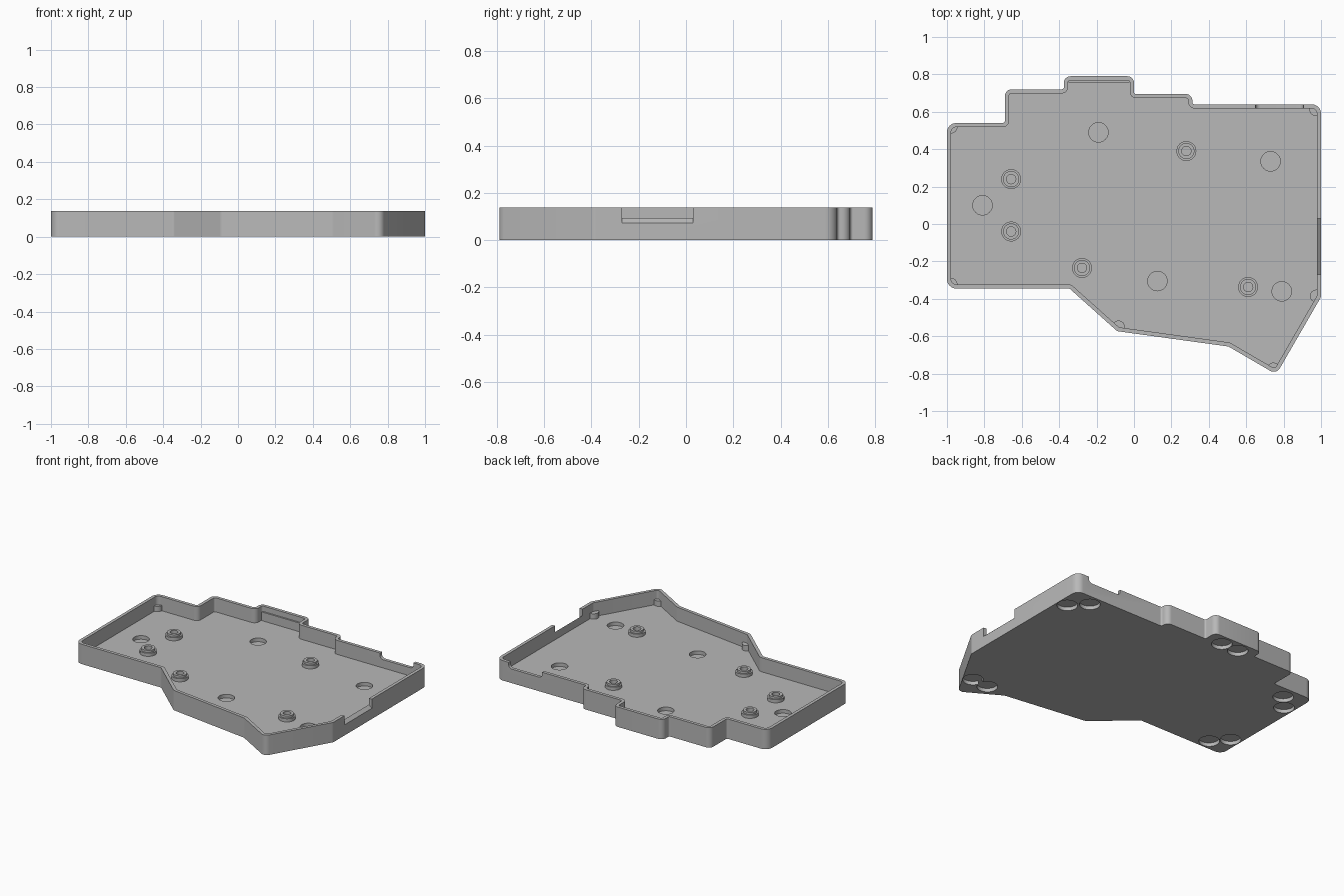
import bpy, bmesh, math
from mathutils import Vector

cube = bpy.data.objects.get("Cube")
if cube:
    bpy.data.objects.remove(cube, do_unlink=True)

HEIGHT, FLOOR, WALL = 0.137, 0.04, 0.022

grey = bpy.data.materials.new("case_grey")
grey.use_nodes = True
grey.diffuse_color = (0.48, 0.48, 0.48, 1)
grey.node_tree.nodes["Principled BSDF"].inputs["Base Color"].default_value = (0.48, 0.48, 0.48, 1)


def cross(a, b):
    return a.x * b.y - a.y * b.x


def fillet(corners, inset=0.0, steps=8):
    """Round each (x, y, radius) corner of a counter-clockwise outline, moved inward by inset."""
    out, n = [], len(corners)
    pts = [Vector(c[:2]) for c in corners]
    moved, bends = [], []
    for i in range(n):
        a = (pts[i] - pts[i - 1]).normalized()
        b = (pts[(i + 1) % n] - pts[i]).normalized()
        na, nb = Vector((-a.y, a.x)), Vector((-b.y, b.x))
        moved.append(pts[i] + (na + nb) * inset / (1 + na.dot(nb)))
        bends.append((a, b, cross(a, b) > 0))
    for p, (a, b, convex), c in zip(moved, bends, corners):
        r = c[2] - inset if convex else c[2] + inset
        if c[2] <= 0 or r <= 0.002:
            out.append(p)
            continue
        turn = a.angle(b)
        start = p - a * r * math.tan(turn / 2)
        side = Vector((-a.y, a.x)) * (1 if convex else -1)
        centre = start + side * r
        for k in range(steps + 1):
            t = turn * k / steps
            out.append(centre - side * r * math.cos(t) + a * r * math.sin(t))
    return out


def prism(name, pts, lo, hi, axis="z"):
    """Extrude a flat outline along an axis."""
    place = {"z": lambda u, v, w: (u, v, w),
             "y": lambda u, v, w: (u, w, v),
             "x": lambda u, v, w: (w, u, v)}[axis]
    bm = bmesh.new()
    rings = [[bm.verts.new(place(p[0], p[1], w)) for p in pts] for w in (lo, hi)]
    bm.faces.new(rings[0])
    bm.faces.new(rings[1])
    n = len(pts)
    for i in range(n):
        j = (i + 1) % n
        bm.faces.new((rings[0][i], rings[0][j], rings[1][j], rings[1][i]))
    bmesh.ops.recalc_face_normals(bm, faces=bm.faces)
    mesh = bpy.data.meshes.new(name)
    bm.to_mesh(mesh)
    bm.free()
    mesh.materials.append(grey)
    obj = bpy.data.objects.new(name, mesh)
    bpy.context.collection.objects.link(obj)
    return obj


def circle(x, y, r, n=40):
    return [(x + r * math.cos(math.tau * k / n), y + r * math.sin(math.tau * k / n)) for k in range(n)]


def select(obj):
    bpy.ops.object.select_all(action="DESELECT")
    obj.select_set(True)
    bpy.context.view_layer.objects.active = obj


def boolean(obj, tool, operation="DIFFERENCE"):
    mod = obj.modifiers.new("cut", "BOOLEAN")
    mod.operation, mod.solver, mod.object = operation, "EXACT", tool
    select(obj)
    bpy.ops.object.modifier_apply(modifier=mod.name)
    bpy.data.objects.remove(tool, do_unlink=True)


def smooth(obj):
    select(obj)
    bpy.ops.object.shade_smooth_by_angle(angle=math.radians(25))


# Tray outline: x, y, corner radius
outline = [
    (-1, -0.345, 0.05), (-0.345, -0.345, 0.02), (-0.09, -0.573, 0.035), (0.505, -0.655, 0.03),
    (0.761, -0.804, 0.038), (1, -0.39, 0.04), (1, 0.64, 0.05), (0.312, 0.64, 0.012),
    (0.312, 0.695, 0.035), (0, 0.695, 0.012), (0, 0.79, 0.035), (-0.375, 0.79, 0.035),
    (-0.375, 0.72, 0.012), (-0.69, 0.72, 0.035), (-0.69, 0.54, 0.012), (-1, 0.54, 0.05)]

tray = prism("tray", fillet(outline), 0, HEIGHT)
boolean(tray, prism("cavity", fillet(outline, WALL), FLOOR, 1))

# Sloped opening in the left wall
boolean(tray, prism("side_opening", [(0.95, 0.119), (1.02, 0.055), (1.02, 0.3), (0.95, 0.3)],
                    -0.27, 0.03, "y"))

# Shallow round-cornered opening in the back wall
opening = [(0.65, 0.097, 0.025), (0.905, 0.097, 0.025), (0.905, 0.3, 0), (0.65, 0.3, 0)]
boolean(tray, prism("back_opening", fillet(opening), 0.60, 0.70, "y"))

# Blind round pockets in the floor
for x, y in [(-0.19, 0.49), (0.73, 0.335), (-0.81, 0.1), (0.125, -0.305), (0.79, -0.36)]:
    boolean(tray, prism("pocket", circle(x, y, 0.052), 0.015, 0.1))

# Paired foot recesses underneath
for x, y in [(0.93, 0.46), (0.83, 0.56), (-0.12, 0.71), (-0.25, 0.71), (-0.84, 0.45),
             (-0.93, 0.35), (-0.84, -0.27), (-0.93, -0.17), (0.785, -0.63), (0.66, -0.64)]:
    boolean(tray, prism("foot_recess", circle(x, y, 0.065), -0.1, 0.025))
smooth(tray)

# Stepped standoffs with screw holes
profile = [(0.025, FLOOR), (0.053, FLOOR), (0.053, 0.062), (0.043, 0.062), (0.043, 0.077), (0.025, 0.077)]
for i, (x, y) in enumerate([(-0.657, 0.24), (-0.657, -0.04), (-0.278, -0.235), (0.61, -0.337), (0.28, 0.39)]):
    bm = bmesh.new()
    rings = [[bm.verts.new((px, py, z)) for px, py in circle(x, y, r)] for r, z in profile]
    for k, ring in enumerate(rings):
        above = rings[(k + 1) % len(rings)]
        for j in range(len(ring)):
            m = (j + 1) % len(ring)
            bm.faces.new((ring[j], ring[m], above[m], above[j]))
    bmesh.ops.recalc_face_normals(bm, faces=bm.faces)
    mesh = bpy.data.meshes.new("standoff")
    bm.to_mesh(mesh)
    bm.free()
    mesh.materials.append(grey)
    standoff = bpy.data.objects.new(f"standoff_{i + 1}", mesh)
    bpy.context.collection.objects.link(standoff)
    smooth(standoff)

# Corner support pegs, trimmed to the inside of the walls
for i, (x, y) in enumerate([(-0.978, 0.518), (-0.978, -0.323), (-0.083, -0.55),
                            (0.745, -0.775), (0.975, -0.385), (0.972, 0.612)]):
    peg = prism(f"corner_peg_{i + 1}", circle(x, y, 0.034, 24), FLOOR - 0.003, 0.077)
    boolean(peg, prism("trim", fillet(outline, WALL - 0.002), 0, 1), "INTERSECT")
    smooth(peg)

# Narrow ledge inside the raised back section
prism("back_ledge", [(-0.35, 0.757), (-0.025, 0.757), (-0.025, 0.77), (-0.35, 0.77)], FLOOR - 0.003, 0.1)
